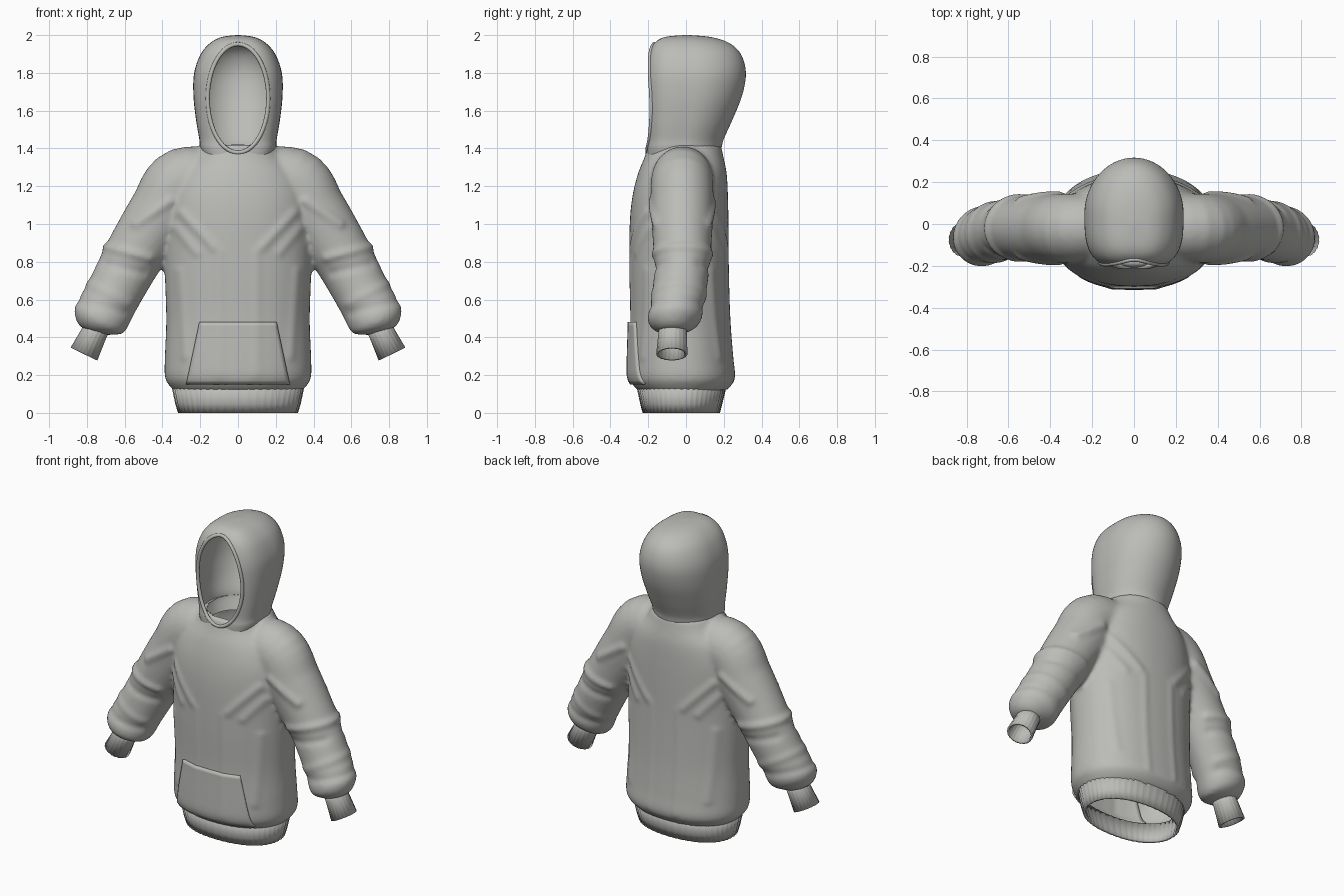
import bpy, bmesh, math
from mathutils import Vector

if "Cube" in bpy.data.objects:
    bpy.data.objects.remove(bpy.data.objects["Cube"], do_unlink=True)

fabric = bpy.data.materials.new("grey fabric")
fabric.use_nodes = True
COLOR = (0.5, 0.5, 0.48, 1)
fabric.diffuse_color = COLOR
fabric.node_tree.nodes["Principled BSDF"].inputs["Base Color"].default_value = COLOR


def smooth_keys(keys, steps=6):
    """Catmull-Rom interpolation through rows of key values."""
    out = []
    for i in range(len(keys) - 1):
        p0, p1 = keys[max(i - 1, 0)], keys[i]
        p2, p3 = keys[i + 1], keys[min(i + 2, len(keys) - 1)]
        for k in range(steps):
            t = k / steps
            out.append([b + 0.5 * t * (c - a + t * (2*a - 5*b + 4*c - d + t * (3*(b - c) + d - a)))
                        for a, b, c, d in zip(p0, p1, p2, p3)])
    return out + [list(keys[-1])]


def level_ring(z, rx, yf, yb, front=2.2, back=2.2, count=64, rib=0):
    """Horizontal ring with separate roundness at front and back."""
    cy, ry, pts = (yf + yb) / 2, (yb - yf) / 2, []
    for i in range(count):
        a = math.tau * i / count
        c, s = math.cos(a), math.sin(a)
        e = 2 / (front if s < 0 else back)
        k = 1 - rib * (i % 3 == 0)
        pts.append(Vector((k * rx * math.copysign(abs(c) ** e, c),
                           cy + k * ry * math.copysign(abs(s) ** e, s), z)))
    return pts


def path_rings(keys, side, count=40, rib=0):
    """Rings square to a path of (x, y, z, radius across, radius in depth)."""
    rings = []
    for i, (x, y, z, r, ry) in enumerate(keys):
        a, b = keys[max(i - 1, 0)], keys[min(i + 1, len(keys) - 1)]
        u = Vector((a[2] - b[2], 0, b[0] - a[0])).normalized()
        ring = []
        for k in range(count):
            ang = math.tau * k / count
            m = 1 - rib * (k % 3 == 0)
            p = Vector((x, y, z)) + u * r * m * math.cos(ang) + Vector((0, ry * m * math.sin(ang), 0))
            ring.append(Vector((side * p.x, p.y, p.z)))
        rings.append(ring)
    return rings


def loft(bm, rings, cap_start=False, cap_end=False):
    rows = [[bm.verts.new(p) for p in ring] for ring in rings]
    n = len(rows[0])
    for a, b in zip(rows, rows[1:]):
        for i in range(n):
            j = (i + 1) % n
            bm.faces.new((a[i], a[j], b[j], b[i]))
    if cap_start:
        bm.faces.new(rows[0][::-1])
    if cap_end:
        bm.faces.new(rows[-1])


def finish(bm, name):
    bmesh.ops.recalc_face_normals(bm, faces=bm.faces)
    mesh = bpy.data.meshes.new(name)
    bm.to_mesh(mesh)
    bm.free()
    obj = bpy.data.objects.new(name, mesh)
    bpy.context.collection.objects.link(obj)
    mesh.materials.append(fabric)
    return obj


def bake(obj):
    """Replace the mesh by its modified result."""
    dg = bpy.context.evaluated_depsgraph_get()
    mesh = bpy.data.meshes.new_from_object(obj.evaluated_get(dg))
    obj.modifiers.clear()
    obj.data = mesh
    bpy.context.view_layer.update()


def shade(obj, angle=40):
    bpy.ops.object.select_all(action="DESELECT")
    obj.select_set(True)
    bpy.context.view_layer.objects.active = obj
    bpy.ops.object.shade_smooth_by_angle(angle=math.radians(angle))


def thicken(obj, amount):
    mod = obj.modifiers.new("thickness", "SOLIDIFY")
    mod.thickness, mod.offset = amount, -1


# Torso and sleeves, merged into one soft garment
torso = [(.11, .33, -.24, .20), (.14, .36, -.275, .235), (.19, .387, -.30, .26),
         (.30, .387, -.30, .25), (.50, .38, -.295, .235), (.76, .388, -.30, .227),
         (1.0, .39, -.298, .225), (1.15, .38, -.283, .222), (1.27, .33, -.253, .215),
         (1.36, .24, -.217, .197), (1.42, .20, -.2, .185)]
sleeve = [(.05, -.01, 1.21, .17, .16), (.29, -.02, 1.225, .18, .165), (.40, -.02, 1.07, .175, .165),
          (.51, -.02, .90, .163, .155), (.58, -.02, .78, .155, .147), (.67, -.04, .61, .147, .142),
          (.728, -.06, .505, .15, .143), (.75, -.07, .46, .12, .115), (.76, -.07, .43, .07, .07)]
bm = bmesh.new()
loft(bm, [level_ring(*k) for k in smooth_keys(torso)], True, True)
for side in (1, -1):
    loft(bm, path_rings(smooth_keys(sleeve), side), True, True)
garment = finish(bm, "torso_and_sleeves")
remesh = garment.modifiers.new("merge", "REMESH")
remesh.mode, remesh.voxel_size = "VOXEL", 0.014
soften = garment.modifiers.new("soften", "SMOOTH")
soften.factor, soften.iterations = 0.5, 6
bake(garment)

# Cloth folds: soft ridges along short lines (x, z to x, z, height)
folds = [(.30, 1.06, .13, .88, .009), (.33, .98, .22, .85, .007), (.36, 1.12, .54, 1.0, .012),
         (.47, .82, .70, .88, .012), (.50, .74, .70, .79, -.008), (.60, .53, .86, .60, -.007),
         (.58, .58, .80, .69, .006), (.10, .20, .10, .85, .005), (.28, .3, .31, .75, .006)]
bm = bmesh.new()
bm.from_mesh(garment.data)
bm.normal_update()
moves = []
for v in bm.verts:
    p, shift = Vector((abs(v.co.x), v.co.z)), 0
    for x0, z0, x1, z1, height in folds:
        a, d = Vector((x0, z0)), Vector((x1 - x0, z1 - z0))
        t = min(max((p - a).dot(d) / d.length_squared, 0), 1)
        shift += height * math.exp(-((p - a - d * t).length / .025) ** 2)
    moves.append(v.normal * shift)
for v, m in zip(bm.verts, moves):
    v.co += m
# Open the neck and the bottom
holes = []
for f in bm.faces:
    c = f.calc_center_median()
    neck = c.z > 1.25 and (c.x / .18) ** 2 + (c.y / .18) ** 2 < 1
    bottom = c.z < .13 and abs(c.x) < .5 and f.normal.z < -.8
    if neck or bottom:
        holes.append(f)
bmesh.ops.delete(bm, geom=holes, context="FACES")
bm.to_mesh(garment.data)
bm.free()
shade(garment, 60)
bpy.context.view_layer.update()

# Front pocket, laid over the torso
bm = bmesh.new()
cols, rows, grid = 24, 16, []
for r in range(rows + 1):
    t = r / rows
    z, half = .15 + .33 * t, .275 - .07 * t
    line = []
    for c in range(cols + 1):
        x = half * (2 * c / cols - 1)
        hit, loc, _, _ = garment.ray_cast(Vector((x, -1, z)), Vector((0, 1, 0)))
        line.append(bm.verts.new((x, (loc.y if hit else -.25) - .014, z)))
    grid.append(line)
for a, b in zip(grid, grid[1:]):
    for i in range(cols):
        bm.faces.new((a[i], a[i + 1], b[i + 1], b[i]))
pocket = finish(bm, "front_pocket")
if pocket.data.polygons[0].normal.y > 0:
    pocket.data.flip_normals()
thicken(pocket, .022)
shade(pocket)

# Ribbed hem
bm = bmesh.new()
hem_keys = [(0, .318, -.23, .18), (.05, .333, -.243, .193), (.14, .352, -.262, .215)]
loft(bm, [level_ring(*k, count=150, rib=.012) for k in hem_keys])
hem = finish(bm, "ribbed_hem")
thicken(hem, .015)
shade(hem)

# Ribbed cuffs
for side, label in ((1, "left"), (-1, "right")):
    bm = bmesh.new()
    cuff_keys = [(.742, -.07, .465, .07, .076), (.765, -.071, .415, .07, .076), (.815, -.075, .312, .079, .083)]
    loft(bm, path_rings(cuff_keys, side, 60, .03))
    cuff = finish(bm, label + "_cuff")
    thicken(cuff, .012)
    shade(cuff)

# Hood shell
hood_keys = [(1.33, .175, -.205, .16), (1.40, .20, -.207, .187), (1.45, .205, -.203, .20),
             (1.55, .222, -.207, .245), (1.68, .236, -.212, .297), (1.80, .232, -.212, .317),
             (1.90, .197, -.197, .29), (1.96, .145, -.165, .225), (1.99, .085, -.11, .13),
             (2.0, .01, -.01, .02)]
bm = bmesh.new()
loft(bm, [level_ring(*k, front=3.2, back=2) for k in smooth_keys(hood_keys)], False, True)
hood = finish(bm, "hood")
bpy.context.view_layer.update()

# Hood rim follows the shell around the face opening
MID, HALF_W, HALF_H = 1.665, .16, .287
curve = bpy.data.curves.new("hood_rim", "CURVE")
curve.dimensions, curve.bevel_depth, curve.bevel_resolution = "3D", .011, 3
spline = curve.splines.new("POLY")
count = 72
spline.points.add(count - 1)
spline.use_cyclic_u = True
for i, point in enumerate(spline.points):
    a = math.tau * i / count
    x, z = HALF_W * math.cos(a), MID + HALF_H * math.sin(a)
    hit, loc, _, _ = hood.ray_cast(Vector((x, -1, z)), Vector((0, 1, 0)))
    point.co = (x, (loc.y if hit else -.18) + .002, z, 1)
curve.materials.append(fabric)
rim = bpy.data.objects.new("hood_rim", curve)
bpy.context.collection.objects.link(rim)

# Cut the face opening
bm = bmesh.new()
opening = [[Vector((HALF_W * math.cos(math.tau * i / count), y, MID + HALF_H * math.sin(math.tau * i / count)))
            for i in range(count)] for y in (-.5, -.03)]
loft(bm, opening, True, True)
cutter = finish(bm, "opening_cutter")
cutter.hide_render = True
thicken(hood, .012)
cut = hood.modifiers.new("opening", "BOOLEAN")
cut.operation, cut.object, cut.solver = "DIFFERENCE", cutter, "EXACT"
bake(hood)
bpy.data.objects.remove(cutter, do_unlink=True)
shade(hood)
